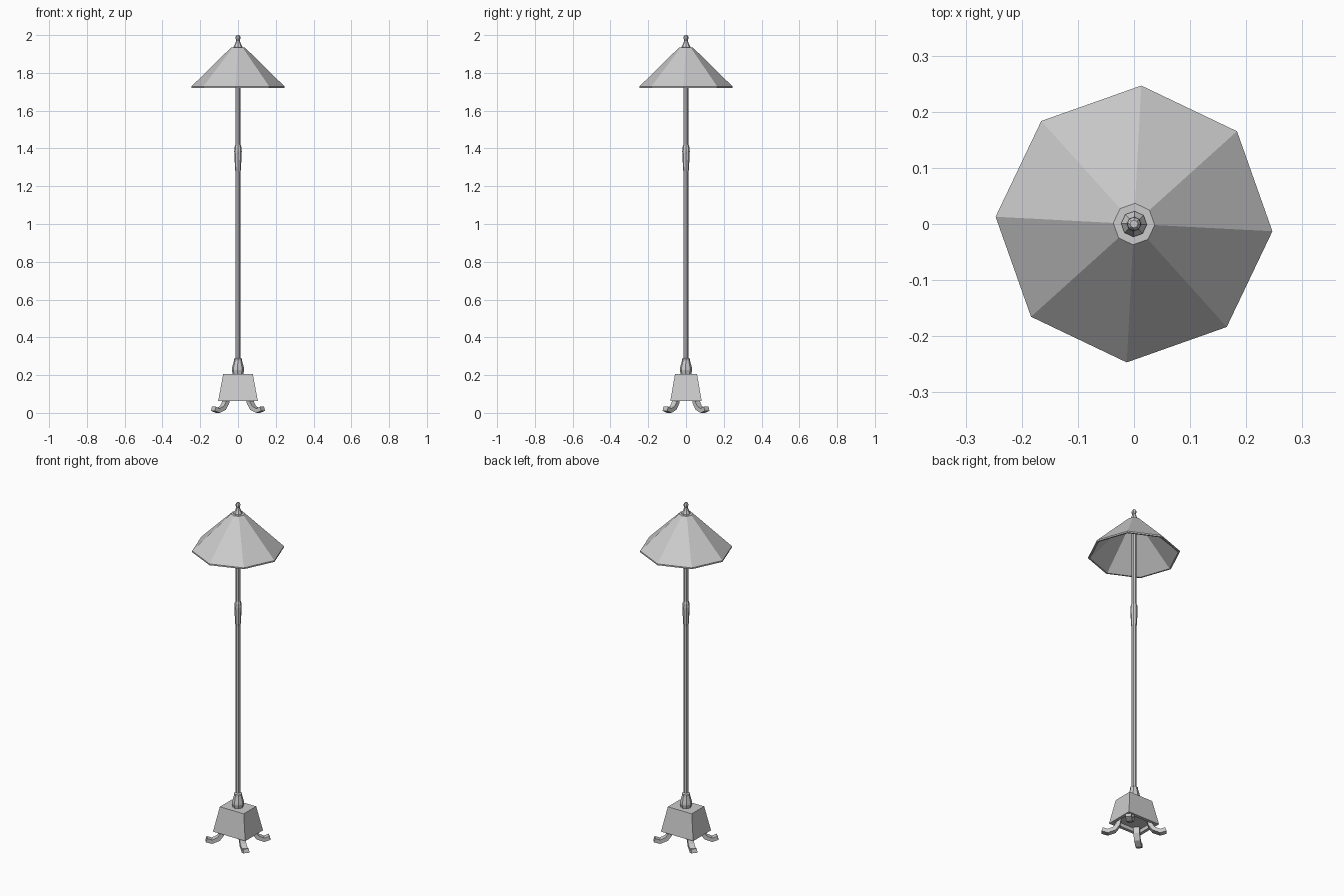
import bpy, bmesh
from math import cos, sin, pi, radians

if "Cube" in bpy.data.objects:
    bpy.data.objects.remove(bpy.data.objects["Cube"])


def finish(name, bm):
    bmesh.ops.recalc_face_normals(bm, faces=bm.faces)
    mesh = bpy.data.meshes.new(name)
    bm.to_mesh(mesh)
    bm.free()
    obj = bpy.data.objects.new(name, mesh)
    bpy.context.collection.objects.link(obj)
    return obj


def loft(bm, rings, cap=True, closed=False):
    """Skin a list of point rings with quads."""
    vs = [[bm.verts.new(p) for p in ring] for ring in rings]
    n = len(vs[0])
    pairs = list(zip(vs, vs[1:])) + ([(vs[-1], vs[0])] if closed else [])
    for a, b in pairs:
        for i in range(n):
            j = (i + 1) % n
            bm.faces.new((a[i], a[j], b[j], b[i]))
    if cap and not closed:
        bm.faces.new(vs[0])
        bm.faces.new(vs[-1])


def lathe(name, profile, closed=False, sides=8, turn=radians(-3)):
    bm = bmesh.new()
    angles = [turn + 2 * pi * i / sides for i in range(sides)]
    loft(bm, [[(r * cos(a), r * sin(a), z) for a in angles]
              for r, z in profile], closed=closed)
    return finish(name, bm)


def rect(hx, hy, z):
    return [(-hx, -hy, z), (hx, -hy, z), (hx, hy, z), (-hx, hy, z)]


# Octagonal hollow shade with thin rim
lathe("shade", [(0.02, 1.925), (0.033, 1.925), (0.238, 1.72), (0.247, 1.72),
                (0.247, 1.728), (0.037, 1.934), (0.02, 1.934)], closed=True)

# Finial above the shade
lathe("finial", [(0.023, 1.93), (0.023, 1.94), (0.015, 1.955), (0.009, 1.972),
                 (0.013, 1.982), (0.012, 1.992), (0.007, 2.0)])

# Pole with its knot and lower collar
lathe("pole", [(0.0135, 0.2), (0.0135, 1.93)])
lathe("pole_knot", [(0.0135, 1.275), (0.0155, 1.29), (0.02, 1.385),
                    (0.018, 1.408), (0.0135, 1.42)])
lathe("pole_collar", [(0.028, 0.205), (0.033, 0.228), (0.031, 0.24),
                      (0.022, 0.275), (0.022, 0.286), (0.0135, 0.291)])

# Tapered base block, recessed underneath
bm = bmesh.new()
loft(bm, [rect(0.078, 0.058, 0.207), rect(0.105, 0.083, 0.063),
          rect(0.087, 0.065, 0.063), rect(0.085, 0.063, 0.083)])
finish("base_block", bm)

# Four curved feet splayed to the corners
path = [(0.07, 0.09, 0.9, -0.45), (0.085, 0.055, 0.9, 0.45),
        (0.105, 0.026, 0.55, 0.85), (0.14, 0.0115, 0.0, 1.0),
        (0.17, 0.022, -0.3, 0.95)]
path[0] = (0.08, 0.09, 0.97, 0.2)
half_t, half_w = 0.0115, 0.0165
for name, sx, sy in (("front_right_foot", 1, -1), ("front_left_foot", -1, -1),
                     ("back_right_foot", 1, 1), ("back_left_foot", -1, 1)):
    dx, dy = sx * cos(radians(40)), sy * sin(radians(40))
    bm = bmesh.new()
    rings = []
    for d, z, nd, nz in path:
        ring = []
        for t, w in ((-1, -1), (-1, 1), (1, 1), (1, -1)):
            r = d + t * half_t * nd
            ring.append((r * dx - w * half_w * dy, r * dy + w * half_w * dx,
                         z + t * half_t * nz))
        rings.append(ring)
    loft(bm, rings)
    finish(name, bm)
